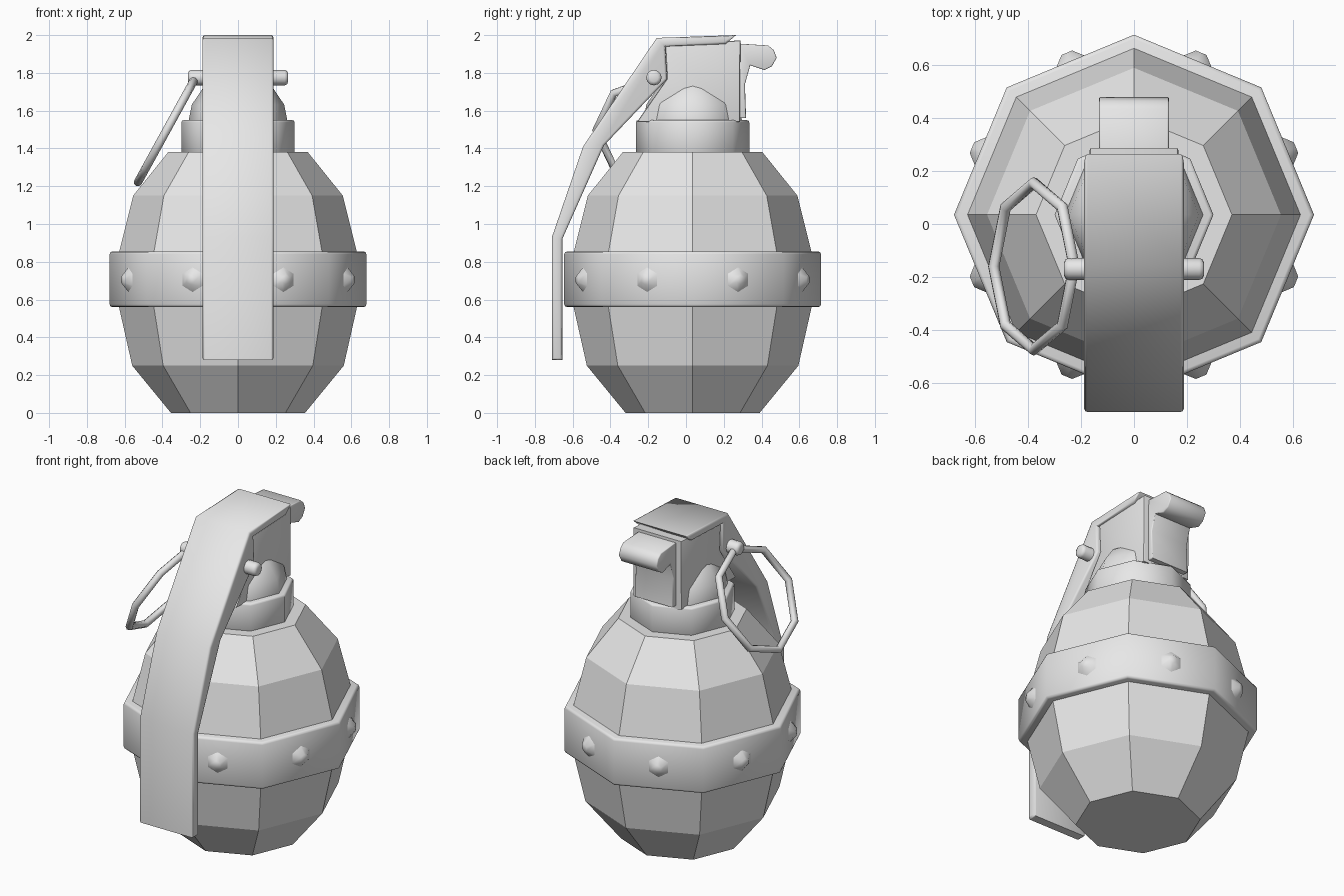
import bpy, bmesh, math
from mathutils import Matrix, Vector

cube = bpy.data.objects.get("Cube")
if cube:
    bpy.data.objects.remove(cube, do_unlink=True)

GREY = (0.8, 0.8, 0.8, 1)
mat = bpy.data.materials.new("plain grey")
mat.use_nodes = True
mat.diffuse_color = GREY
mat.node_tree.nodes["Principled BSDF"].inputs["Base Color"].default_value = GREY

CY = 0.035      # y of the body axis
SIDES = 8


def finish(bm, name, smooth=None):
    bmesh.ops.recalc_face_normals(bm, faces=bm.faces)
    mesh = bpy.data.meshes.new(name)
    bm.to_mesh(mesh)
    bm.free()
    mesh.materials.append(mat)
    ob = bpy.data.objects.new(name, mesh)
    bpy.context.collection.objects.link(ob)
    if smooth:
        bpy.ops.object.select_all(action='DESELECT')
        ob.select_set(True)
        bpy.context.view_layer.objects.active = ob
        bpy.ops.object.shade_smooth_by_angle(angle=math.radians(smooth))
    return ob


def bevel_caps(bm, axis, width):
    """Round the outline of the end faces that look along an axis."""
    bm.normal_update()
    edges = {e for f in bm.faces if abs(f.normal[axis]) > 0.95 for e in f.edges}
    bmesh.ops.bevel(bm, geom=list(edges), offset=width, segments=2,
                    profile=0.5, affect='EDGES')


def lathe(name, profile):
    bm = bmesh.new()
    rings = []
    for r, z in profile:
        rings.append([bm.verts.new((r * math.cos(a), CY + r * math.sin(a), z))
                      for a in (math.tau * i / SIDES for i in range(SIDES))])
    for low, high in zip(rings, rings[1:]):
        for i in range(SIDES):
            j = (i + 1) % SIDES
            bm.faces.new((low[i], low[j], high[j], high[i]))
    bm.faces.new(rings[0][::-1])
    bm.faces.new(rings[-1])
    return finish(bm, name)


def collar(name, radius, z0, z1, bevel):
    bm = bmesh.new()
    bmesh.ops.create_cone(bm, cap_ends=True, segments=SIDES, radius1=radius,
                          radius2=radius, depth=z1 - z0,
                          matrix=Matrix.Translation((0, CY, (z0 + z1) / 2)))
    bevel_caps(bm, 2, bevel)
    return finish(bm, name, 50)


def side_prism(name, outline, half, bevel, smooth):
    """Extrude a (y, z) outline across x."""
    bm = bmesh.new()
    face = bm.faces.new([bm.verts.new((-half, y, z)) for y, z in outline])
    out = bmesh.ops.extrude_face_region(bm, geom=[face])["geom"]
    bmesh.ops.translate(bm, vec=(2 * half, 0, 0),
                        verts=[v for v in out if isinstance(v, bmesh.types.BMVert)])
    bmesh.ops.recalc_face_normals(bm, faces=bm.faces)
    bevel_caps(bm, 0, bevel)
    return finish(bm, name, smooth)


# Faceted body
lathe("body", [(0.355, 0), (0.56, 0.25), (0.63, 0.56), (0.63, 0.85),
               (0.555, 1.15), (0.37, 1.38)])

# Belt around the middle and neck collar
collar("belt", 0.68, 0.56, 0.855, 0.015)
collar("neck", 0.3, 1.37, 1.55, 0.012)

# One rivet on each belt face
bm = bmesh.new()
for i in range(SIDES):
    a = math.tau * (i + 0.5) / SIDES
    out = Vector((math.cos(a), math.sin(a), 0))
    turn = out.to_track_quat('Z', 'Y').to_matrix().to_4x4()
    # the cone starts with a vertex on its upright axis
    place = Matrix.Translation(out * 0.645 + Vector((0, CY, 0.705))) @ turn
    bmesh.ops.create_cone(bm, cap_ends=True, segments=6, radius1=0.066,
                          radius2=0.025, depth=0.035, matrix=place)
finish(bm, "rivets", 60)

# Dome between neck and head
bm = bmesh.new()
bmesh.ops.create_uvsphere(bm, u_segments=SIDES, v_segments=8, radius=0.265,
                          matrix=Matrix.Translation((0, CY, 1.53)))
finish(bm, "dome", 60)

# Fuze head
side_prism("head", [(-0.26, 1.54), (0.285, 1.54), (0.288, 1.972),
                    (-0.11, 1.95), (-0.1, 1.77)], 0.168, 0.01, 40)

# Hooked striker housing at the back
side_prism("striker_hook", [(0.28, 1.56), (0.318, 1.56), (0.312, 1.74),
                            (0.34, 1.84), (0.415, 1.815), (0.455, 1.835),
                            (0.48, 1.88), (0.465, 1.92), (0.435, 1.945),
                            (0.28, 1.955)], 0.132, 0.006, 50)

# Long safety lever
side_prism("lever", [(0.265, 2.0), (-0.155, 1.985), (-0.545, 1.41),
                     (-0.71, 0.93), (-0.71, 0.28), (-0.655, 0.28),
                     (-0.655, 0.92), (-0.435, 1.415), (-0.1, 1.767),
                     (-0.11, 1.94), (0.21, 1.953)], 0.188, 0.012, 60)

# Pin through the lever
bm = bmesh.new()
bmesh.ops.create_cone(bm, cap_ends=True, segments=12, radius1=0.041,
                      radius2=0.041, depth=0.53,
                      matrix=Matrix.Translation((0, -0.17, 1.775))
                      @ Matrix.Rotation(math.pi / 2, 4, 'Y'))
bevel_caps(bm, 0, 0.018)
finish(bm, "pin", 60)

# Pull ring hanging from the pin on the right side
bpy.ops.mesh.primitive_torus_add(major_segments=SIDES, minor_segments=8,
                                 major_radius=0.315, minor_radius=0.022,
                                 location=(-0.378, -0.16, 1.497),
                                 rotation=(0, math.radians(-61.2), 0))
ring = bpy.context.object
ring.name = "pull_ring"
ring.data.materials.append(mat)
bpy.ops.object.shade_smooth_by_angle(angle=math.radians(50))
